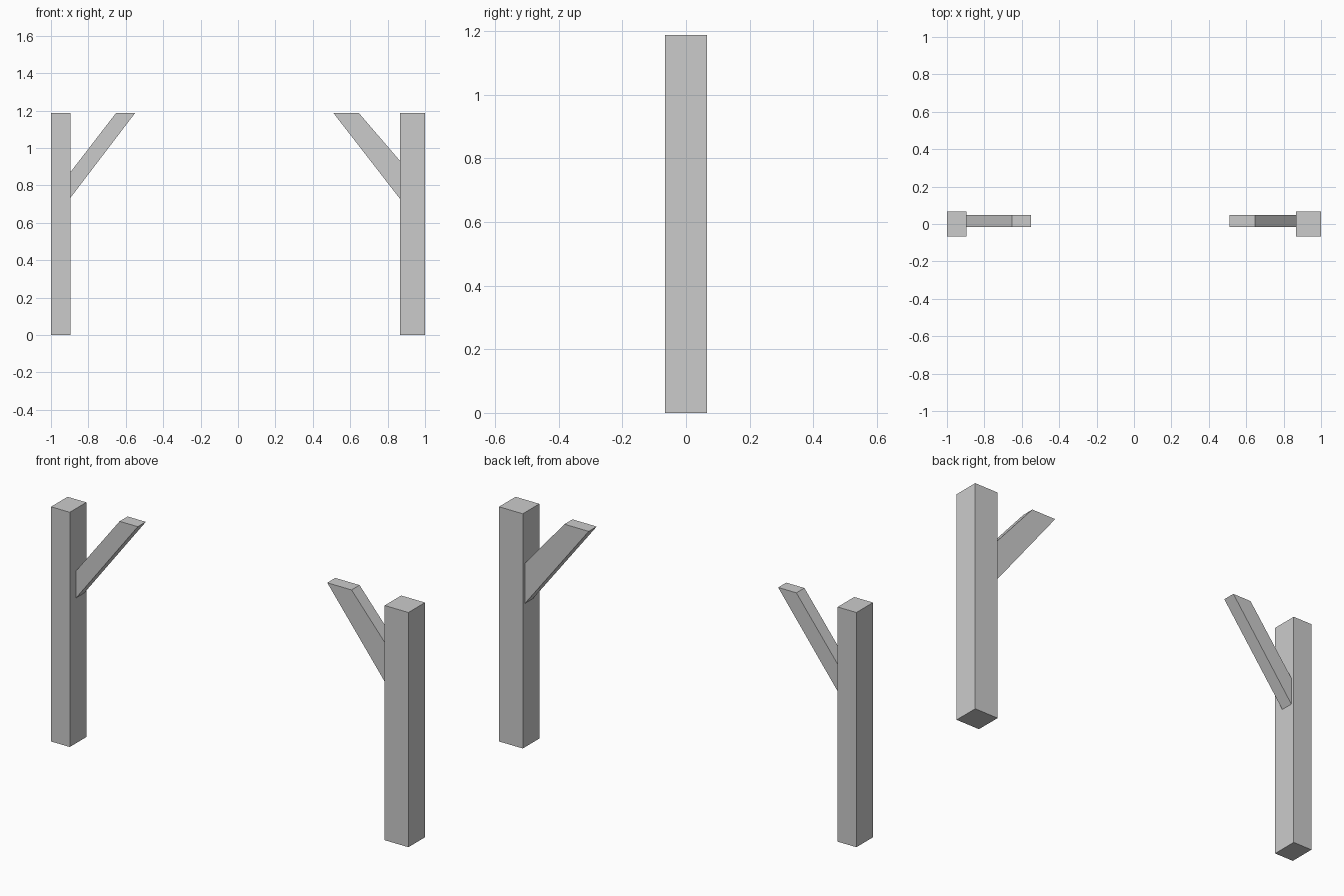
import bpy

if "Cube" in bpy.data.objects:
    bpy.data.objects.remove(bpy.data.objects["Cube"])

TOP = 1.187


def prism(name, profile, y0, y1):
    """Extrude an XZ outline from y0 to y1."""
    n = len(profile)
    verts = [(x, y, z) for y in (y0, y1) for x, z in profile]
    faces = [tuple(range(n)), tuple(range(2 * n - 1, n - 1, -1))]
    faces += [(i, i + n, (i + 1) % n + n, (i + 1) % n) for i in range(n)]
    mesh = bpy.data.meshes.new(name)
    mesh.from_pydata(verts, [], faces)
    obj = bpy.data.objects.new(name, mesh)
    bpy.context.collection.objects.link(obj)
    return obj


def post(name, x0, x1):
    prism(name, [(x0, 0), (x1, 0), (x1, TOP), (x0, TOP)], -0.066, 0.066)


# Upright posts
post("left_post", -1.0, -0.895)
post("right_post", 0.867, 1.0)

# Diagonal braces, cut flush with the posts and level at the top
prism("left_brace", [(-0.895, 0.735), (-0.55, TOP), (-0.652, TOP), (-0.895, 0.872)], -0.015, 0.049)
prism("right_brace", [(0.867, 0.727), (0.867, 0.93), (0.646, TOP), (0.51, TOP)], -0.015, 0.049)
